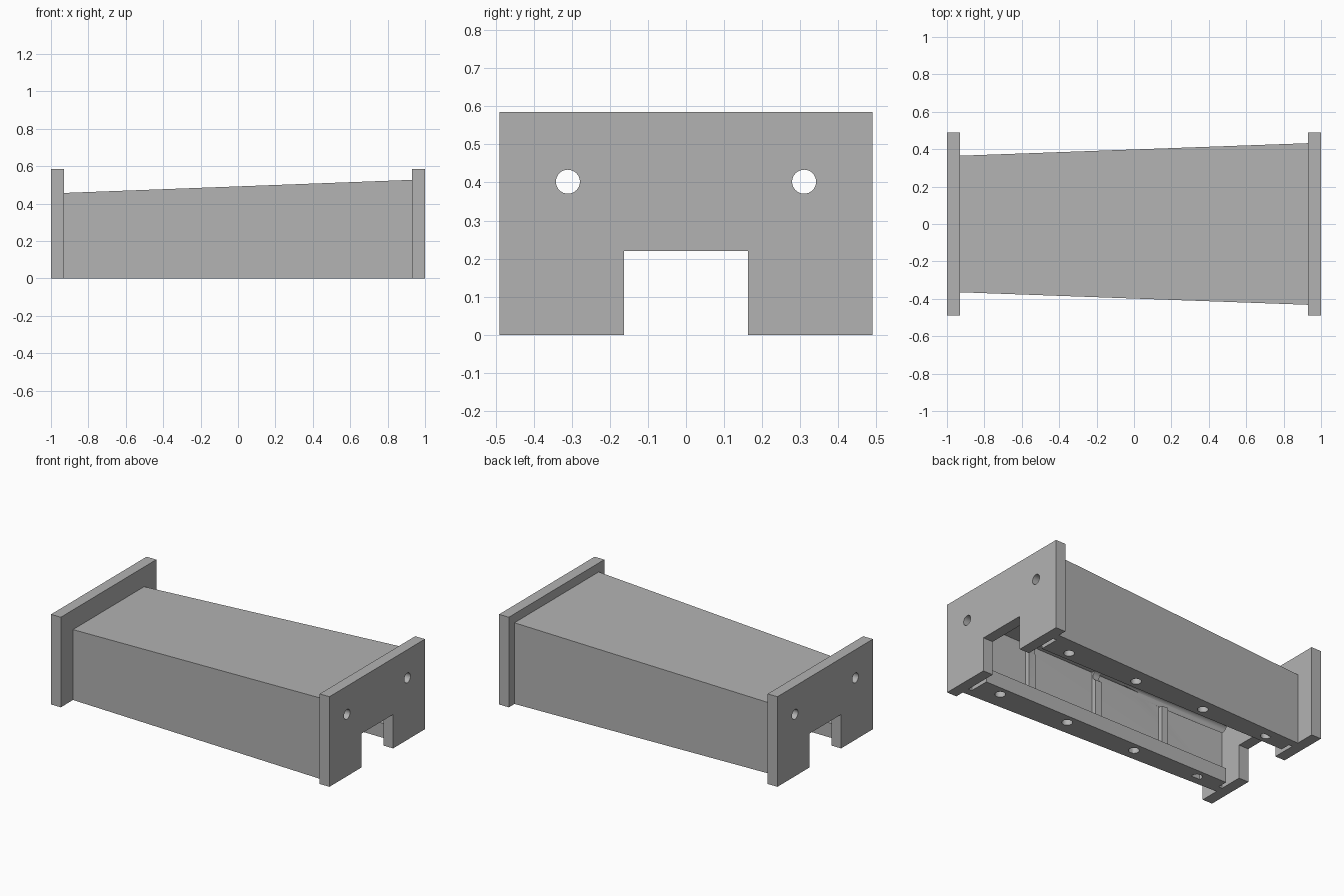
import bpy, bmesh
from math import radians
from mathutils import Matrix

cube = bpy.data.objects.get("Cube")
if cube:
    bpy.data.objects.remove(cube, do_unlink=True)

grey = bpy.data.materials.new("plain_grey")
grey.use_nodes = True
grey.diffuse_color = (0.45, 0.45, 0.45, 1)
grey.node_tree.nodes["Principled BSDF"].inputs["Base Color"].default_value = grey.diffuse_color

PLATE_IN = 0.93      # inner face of the end plates
WALL, ROOF = 0.05, 0.06
HOLE_R = 0.0315


def half_width(x):
    return 0.3985 + 0.036 * x


def height(x):
    return 0.492 + 0.0376 * x


def make(name, bm):
    bmesh.ops.recalc_face_normals(bm, faces=bm.faces)
    mesh = bpy.data.meshes.new(name)
    bm.to_mesh(mesh)
    bm.free()
    mesh.materials.append(grey)
    obj = bpy.data.objects.new(name, mesh)
    bpy.context.collection.objects.link(obj)
    return obj


def loft(name, x0, x1, section):
    """Solid between two matching (y, z) outlines, given by section(x)."""
    bm = bmesh.new()
    a, b = [[bm.verts.new((x, y, z)) for y, z in section(x)] for x in (x0, x1)]
    bm.faces.new(a)
    bm.faces.new(b)
    for i in range(len(a)):
        j = (i + 1) % len(a)
        bm.faces.new((a[i], a[j], b[j], b[i]))
    return make(name, bm)


def rect(y0, y1, z0, z1):
    return [(y0, z0), (y1, z0), (y1, z1), (y0, z1)]


def rod(centre, length, axis):
    bm = bmesh.new()
    turn = Matrix.Rotation(radians(90), 4, "Y") if axis == "X" else Matrix()
    bmesh.ops.create_cone(bm, cap_ends=True, segments=32, radius1=HOLE_R, radius2=HOLE_R,
                          depth=length, matrix=Matrix.Translation(centre) @ turn)
    return make("hole_cutter", bm)


def cut(obj, cutters):
    for cutter in cutters:
        cutter.hide_render = True
        mod = obj.modifiers.new("cut", "BOOLEAN")
        mod.operation, mod.solver, mod.object = "DIFFERENCE", "EXACT", cutter
    bpy.context.view_layer.update()
    mesh = bpy.data.meshes.new_from_object(obj.evaluated_get(bpy.context.evaluated_depsgraph_get()))
    obj.modifiers.clear()
    obj.data = mesh
    for cutter in cutters:
        bpy.data.objects.remove(cutter, do_unlink=True)


def bolt_rods(sides=(-1, 1)):
    return [rod((0, s * 0.31, 0.402), 3, "X") for s in sides]


# Tapered hollow body, open underneath
body = loft("body", -PLATE_IN, PLATE_IN,
            lambda x: rect(-half_width(x), half_width(x), 0, height(x)))
cavity = loft("cavity_cutter", -1, 1,
              lambda x: rect(WALL - half_width(x), half_width(x) - WALL, -0.1, height(x) - ROOF))
cut(body, [cavity] + bolt_rods())
parts = [body]

# End plates with a central notch and two bolt holes
outline = [(-0.49, 0), (-0.163, 0), (-0.163, 0.22), (0.163, 0.22),
           (0.163, 0), (0.49, 0), (0.49, 0.585), (-0.49, 0.585)]
for name, s in (("left_end_plate", 1), ("right_end_plate", -1)):
    plate = loft(name, s * PLATE_IN, s, lambda x: outline)
    cut(plate, bolt_rods())
    parts.append(plate)

for side, s in (("front", -1), ("back", 1)):
    # Bottom flange with four screw holes
    flange = loft(side + "_flange", -0.905, 0.905,
                  lambda x: rect(s * 0.25, s * (half_width(x) - WALL), 0, 0.094))
    cut(flange, [rod((x, s * 0.31, 0.05), 0.3, "Z") for x in (-0.735, -0.26, 0.245, 0.75)])
    parts.append(flange)

    # Vertical ribs on the inner wall
    for i, x in enumerate((-0.487, 0, 0.487)):
        rib = loft(f"{side}_rib_{i + 1}", x - 0.023, x + 0.023,
                   lambda x: rect(s * (half_width(x) - WALL - 0.03), s * (half_width(x) - WALL),
                                  0.094, height(x) - ROOF))
        cut(rib, bolt_rods((s,)))
        parts.append(rib)

# Smooth hole walls, sharp edges elsewhere
bpy.ops.object.select_all(action="DESELECT")
for obj in parts:
    obj.select_set(True)
bpy.context.view_layer.objects.active = body
bpy.ops.object.shade_smooth_by_angle(angle=radians(30))
